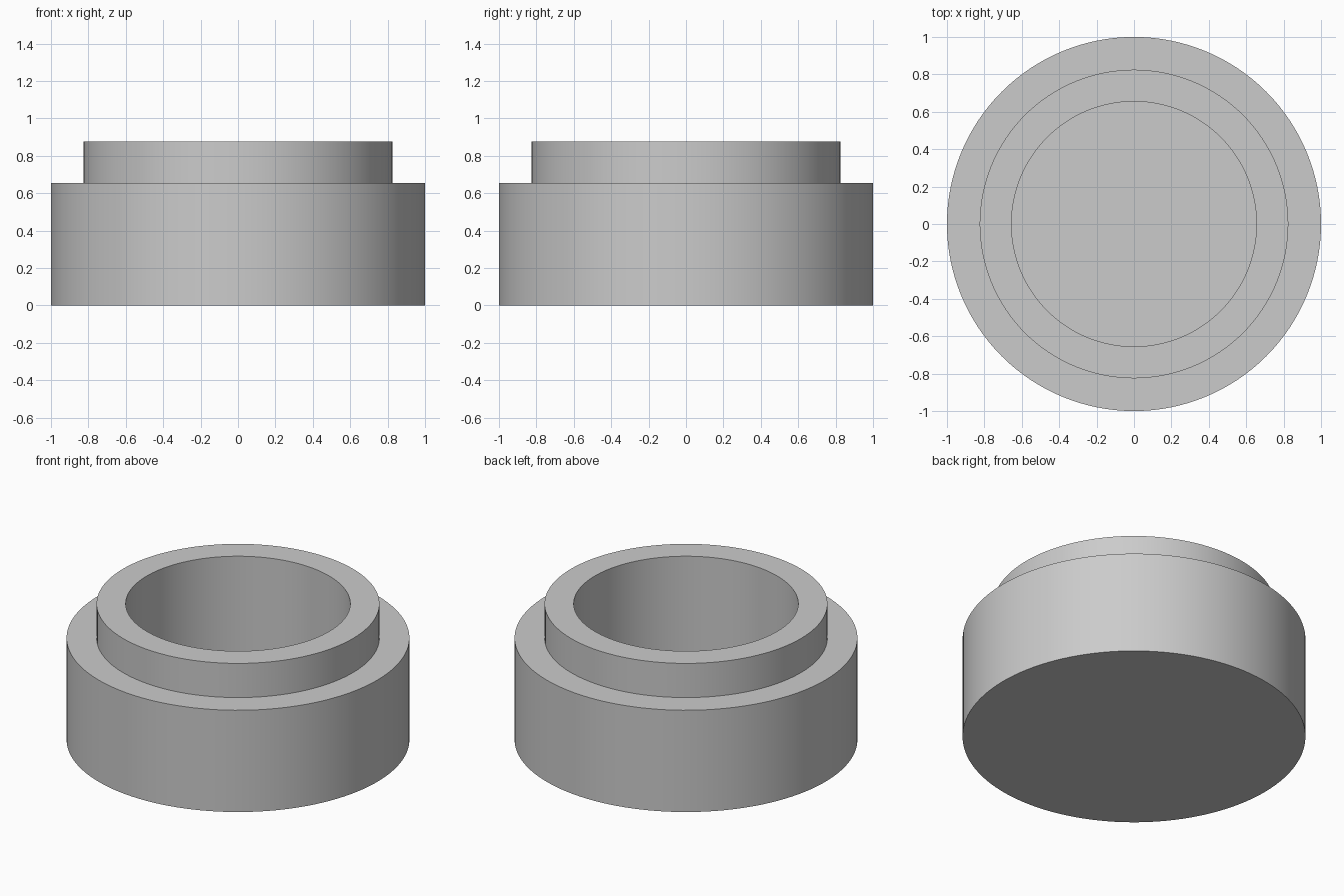
import bpy
import bmesh
import math

cube = bpy.data.objects.get("Cube")
if cube:
    bpy.data.objects.remove(cube, do_unlink=True)

SEGMENTS = 128

# Plain grey material
grey = bpy.data.materials.new("plain_grey")
grey.use_nodes = True
colour = (0.6, 0.6, 0.6, 1.0)
grey.diffuse_color = colour
grey.node_tree.nodes["Principled BSDF"].inputs["Base Color"].default_value = colour


def lathe(name, profile, material):
    """Revolve (radius, height) points around z; end points lie on the axis."""
    bm = bmesh.new()
    verts = [bm.verts.new((r, 0, z)) for r, z in profile]
    edges = [bm.edges.new(pair) for pair in zip(verts, verts[1:])]
    bmesh.ops.spin(bm, geom=verts + edges, cent=(0, 0, 0), axis=(0, 0, 1),
                   angle=math.tau, steps=SEGMENTS)
    bmesh.ops.remove_doubles(bm, verts=bm.verts, dist=0.0001)
    bmesh.ops.recalc_face_normals(bm, faces=bm.faces)
    mesh = bpy.data.meshes.new(name)
    bm.to_mesh(mesh)
    bm.free()
    mesh.materials.append(material)
    obj = bpy.data.objects.new(name, mesh)
    bpy.context.collection.objects.link(obj)
    bpy.ops.object.select_all(action="DESELECT")
    obj.select_set(True)
    bpy.context.view_layer.objects.active = obj
    bpy.ops.object.shade_smooth_by_angle(angle=math.radians(30))
    return obj


# Stepped cup: closed base, shoulder, raised rim and blind bore
lathe("stepped_cup", [
    (0, 0), (1.0, 0), (1.0, 0.655),
    (0.825, 0.655), (0.825, 0.875),
    (0.655, 0.875), (0.655, 0.22), (0, 0.22),
], grey)
